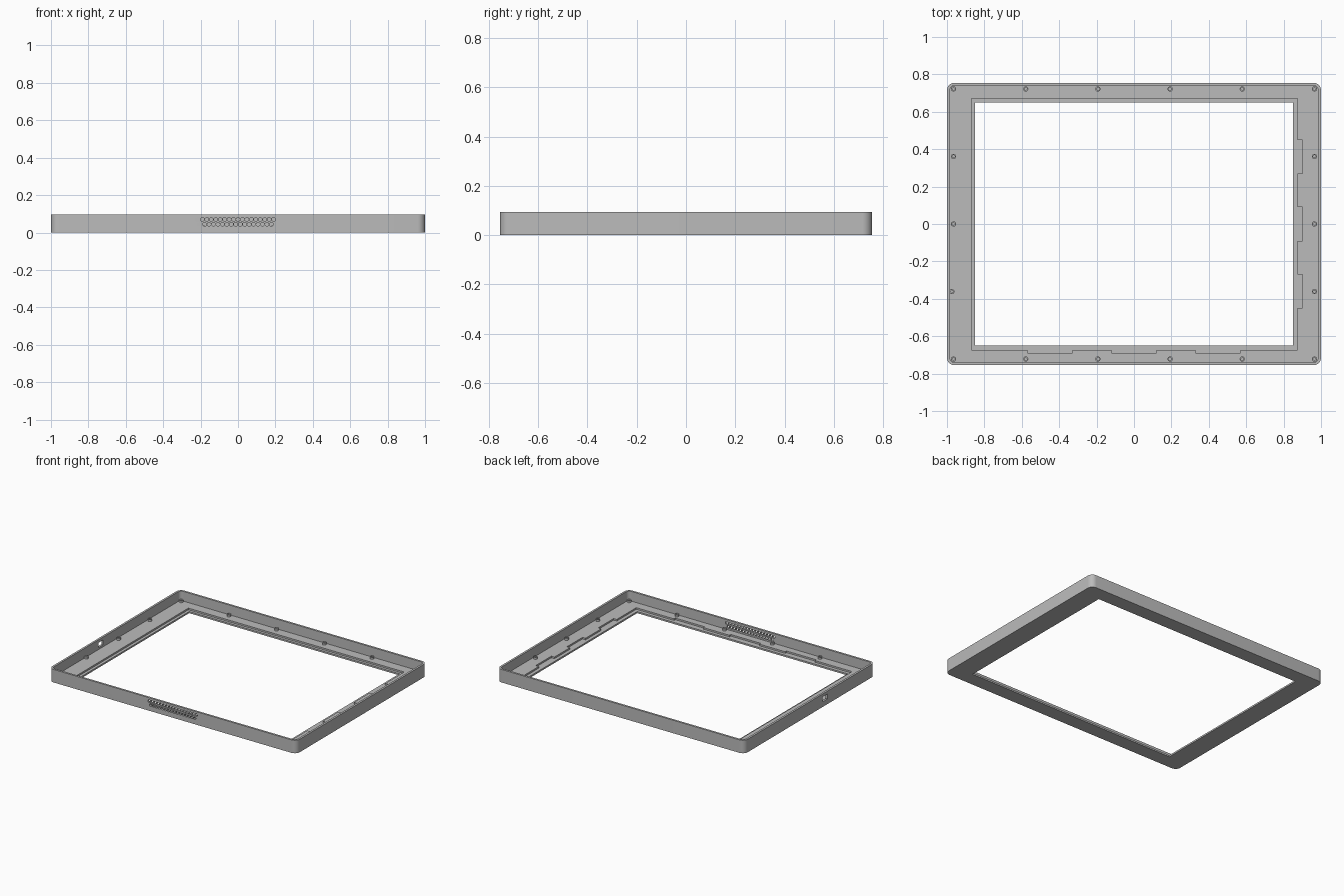
import bpy, bmesh, math

if "Cube" in bpy.data.objects:
    bpy.data.objects.remove(bpy.data.objects["Cube"])

W, D, H = 1.0, 0.755, 0.095      # half width, half depth, height
WALL, FLOOR, LEDGE = 0.015, 0.024, 0.012

grey = bpy.data.materials.new("plain grey")
grey.diffuse_color = (0.5, 0.5, 0.5, 1)
grey.use_nodes = True
grey.node_tree.nodes["Principled BSDF"].inputs["Base Color"].default_value = grey.diffuse_color


def finish(name, bm):
    bmesh.ops.recalc_face_normals(bm, faces=bm.faces)
    me = bpy.data.meshes.new(name)
    bm.to_mesh(me)
    bm.free()
    ob = bpy.data.objects.new(name, me)
    bpy.context.collection.objects.link(ob)
    me.materials.append(grey)
    return ob


def add_prism(bm, pts, z0, z1):
    lo = [bm.verts.new((x, y, z0)) for x, y in pts]
    hi = [bm.verts.new((x, y, z1)) for x, y in pts]
    n = len(pts)
    bm.faces.new(lo[::-1])
    bm.faces.new(hi)
    for i in range(n):
        j = (i + 1) % n
        bm.faces.new((lo[i], lo[j], hi[j], hi[i]))


def rounded(hx, hy, r, steps=8):
    pts = []
    for q, (sx, sy) in enumerate(((1, 1), (-1, 1), (-1, -1), (1, -1))):
        for i in range(steps + 1):
            a = math.pi / 2 * (q + i / steps)
            pts.append((sx * (hx - r) + r * math.cos(a), sy * (hy - r) + r * math.sin(a)))
    return pts


def rect(x0, x1, y0, y1):
    return [(x0, y0), (x1, y0), (x1, y1), (x0, y1)]


def circle(x, y, r, n=16):
    return [(x + r * math.cos(2 * math.pi * i / n), y + r * math.sin(2 * math.pi * i / n))
            for i in range(n)]


def cut(target, bm):
    cutter = finish("cutter", bm)
    cutter.hide_render = True
    mod = target.modifiers.new("cut", 'BOOLEAN')
    mod.operation, mod.solver, mod.object = 'DIFFERENCE', 'EXACT', cutter
    bpy.context.view_layer.objects.active = target
    bpy.ops.object.modifier_apply(modifier=mod.name)
    bpy.data.objects.remove(cutter)


# Tray with rounded corners
bm = bmesh.new()
add_prism(bm, rounded(W, D, 0.04), 0, H)
frame = finish("bezel_frame", bm)

# Hollow interior
bm = bmesh.new()
add_prism(bm, rounded(W - WALL, D - WALL, 0.026), FLOOR, H + 0.1)
cut(frame, bm)

# Screen recess, with notched edges on the right and front sides
bm = bmesh.new()
front, right = -0.675, 0.875
outline = [(-0.87, front)]
for x in (-0.45, 0.0, 0.45):
    outline += [(x - 0.12, front), (x - 0.12, front - 0.015),
                (x + 0.12, front - 0.015), (x + 0.12, front)]
outline.append((right, front))
for y in (-0.36, 0.0, 0.36):
    outline += [(right, y - 0.09), (right + 0.025, y - 0.09),
                (right + 0.025, y + 0.09), (right, y + 0.09)]
outline += [(right, 0.67), (-0.87, 0.67)]
add_prism(bm, outline, LEDGE, FLOOR + 0.02)
cut(frame, bm)

# Screen opening
bm = bmesh.new()
add_prism(bm, rect(-0.85, 0.85, -0.65, 0.65), -0.1, 0.2)
cut(frame, bm)

# Speaker grille: two staggered rows of holes through the front wall
bm = bmesh.new()
for count, z in ((17, 0.07), (16, 0.044)):
    for i in range(count):
        x = (i - (count - 1) / 2) * 0.0238
        start = len(bm.verts)
        add_prism(bm, circle(x, z, 0.0102, 12), D - 0.03, D + 0.03)
        bm.verts.ensure_lookup_table()
        for v in bm.verts[start:]:
            a, b, c = v.co
            v.co = (a, -c, b)
cut(frame, bm)

# Cable port through the left wall
bm = bmesh.new()
add_prism(bm, rect(-W - 0.03, -W + 0.03, -0.205, -0.15), 0.038, 0.074)
cut(frame, bm)

frame.select_set(True)
bpy.context.view_layer.objects.active = frame
bpy.ops.object.shade_smooth_by_angle(angle=math.radians(30))

# Screw bosses around the floor
spots = [(x, s * 0.722) for s in (-1, 1)
         for x in (-0.965, -0.579, -0.193, 0.193, 0.579, 0.965)]
spots += [(s * 0.965, y) for s in (-1, 1) for y in (0.0, 0.361)]
spots += [(0.965, -0.361), (-0.974, -0.361)]
bm = bmesh.new()
z0, z1 = FLOOR - 0.004, FLOOR + 0.014
for x, y in spots:
    rings = []
    for r, z in ((0.014, z0), (0.014, z1), (0.007, z1), (0.007, FLOOR + 0.001)):
        rings.append([bm.verts.new((px, py, z)) for px, py in circle(x, y, r)])
    for a, b in zip(rings, rings[1:]):
        for i in range(16):
            j = (i + 1) % 16
            bm.faces.new((a[i], a[j], b[j], b[i]))
    bm.faces.new(rings[0][::-1])
    bm.faces.new(rings[-1])
bosses = finish("screw_bosses", bm)
bpy.ops.object.select_all(action='DESELECT')
bosses.select_set(True)
bpy.context.view_layer.objects.active = bosses
bpy.ops.object.shade_smooth_by_angle(angle=math.radians(30))
